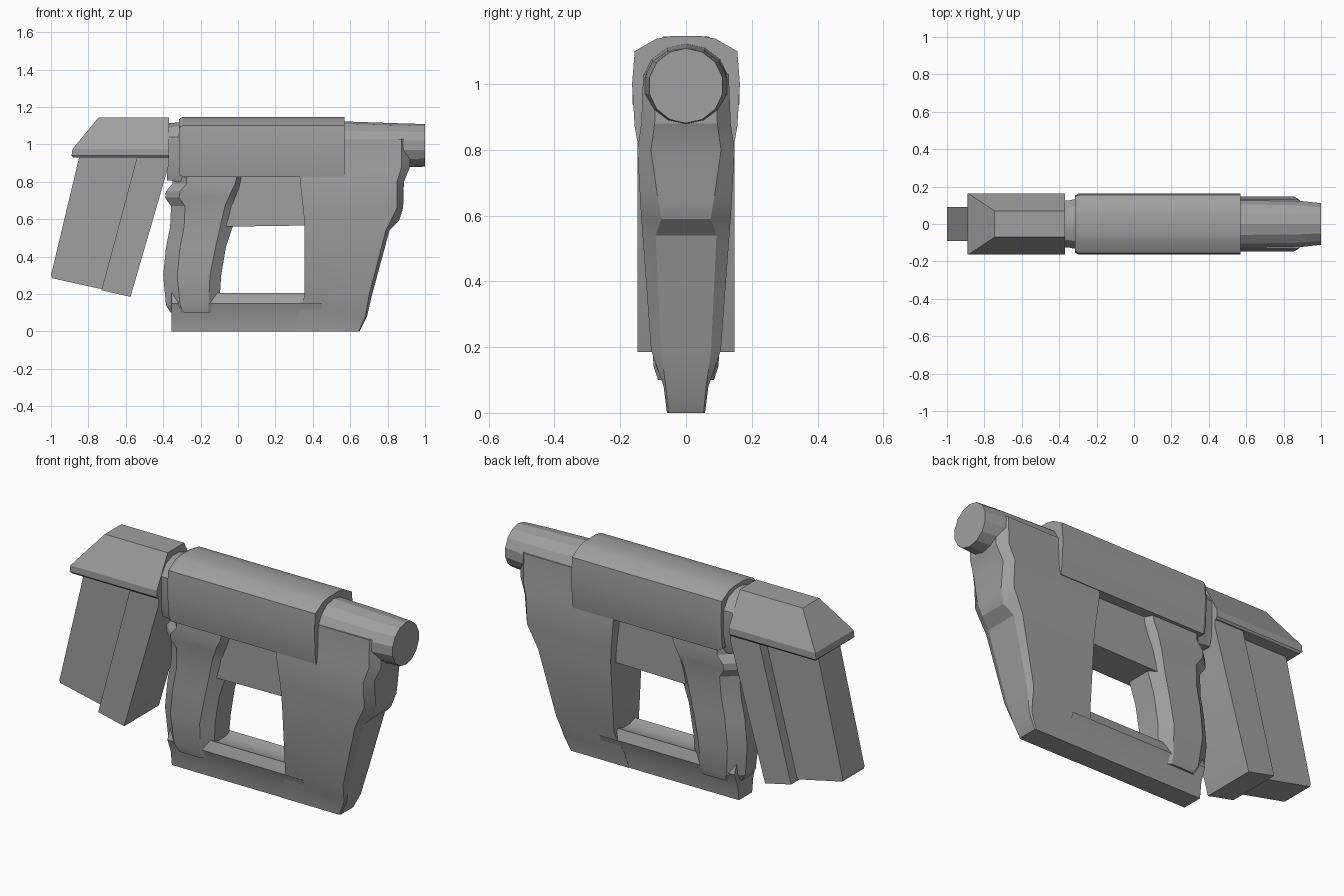
import bpy, bmesh, math

cube = bpy.data.objects.get("Cube")
if cube:
    bpy.data.objects.remove(cube, do_unlink=True)

grey = bpy.data.materials.new("mid grey")
grey.use_nodes = True
colour = (0.35, 0.35, 0.35, 1)
grey.diffuse_color = colour
grey.node_tree.nodes["Principled BSDF"].inputs["Base Color"].default_value = colour


def loft(name, rings):
    """Skin a list of equal-length point rings and cap both ends."""
    bm = bmesh.new()
    loops = [[bm.verts.new(p) for p in ring] for ring in rings]
    n = len(loops[0])
    for a, b in zip(loops, loops[1:]):
        for i in range(n):
            j = (i + 1) % n
            bm.faces.new((a[i], a[j], b[j], b[i]))
    bm.faces.new(loops[0])
    bm.faces.new(loops[-1])
    bmesh.ops.recalc_face_normals(bm, faces=bm.faces)
    mesh = bpy.data.meshes.new(name)
    bm.to_mesh(mesh)
    bm.free()
    mesh.materials.append(grey)
    obj = bpy.data.objects.new(name, mesh)
    bpy.context.collection.objects.link(obj)
    bpy.ops.object.select_all(action="DESELECT")
    obj.select_set(True)
    bpy.context.view_layer.objects.active = obj
    bpy.ops.object.shade_smooth_by_angle(angle=math.radians(22))
    return obj


def mirror(half):
    """Close a half outline of (along, y) points across y = 0."""
    return half + [(a, -y) for a, y in reversed(half)]


def slab(name, outline, w):
    """Side outline in x, z given a constant half width."""
    return loft(name, [[(x, y, z) for x, z in outline] for y in (-w, w)])


def along_x(name, half, stations):
    """Half section of (z, y) points swept through (x, scale) stations about z = 1."""
    section = mirror(half)
    return loft(name, [[(x, y * s, 1 + (z - 1) * s) for z, y in section]
                       for x, s in stations])


# Rear cap: straight lip, then sloped sides up to a flat top
cap_rows = [(0.93, -0.88, 0.155), (0.94, -0.89, 0.163),
            (0.975, -0.885, 0.163), (1.145, -0.745, 0.07)]
loft("rear_cap", [[(x, -w, z), (-0.37, -w, z), (-0.37, w, z), (x, w, z)]
                  for z, x, w in cap_rows])

# Slanted rear magazine: narrow back block and wider front block
slab("magazine_back", [(-0.845, 0.95), (-0.5, 0.95), (-0.70, 0.22), (-0.995, 0.285),
                       (-1, 0.3)], 0.092)
slab("magazine_front", [(-0.535, 0.95), (-0.37, 0.95), (-0.37, 0.89), (-0.575, 0.185),
                        (-0.73, 0.22)], 0.148)

# Neck between cap and shroud
along_x("neck", [(0.8, 0.1), (0.9, 0.13), (1.04, 0.13), (1.095, 0.09), (1.118, 0.03)],
        [(-0.38, 0.96), (-0.35, 0.96), (-0.33, 1), (-0.2, 1)])

# Faceted shroud over the receiver
along_x("shroud", [(0.825, 0.148), (0.87, 0.156), (1.0, 0.164), (1.1, 0.156),
                   (1.138, 0.09), (1.147, 0.04)],
        [(-0.315, 0.93), (-0.295, 1), (0.57, 1)])

# Barrel
SIDES = 14
barrel = []
for x, ry, rz in [(0.5, 0.134, 0.13), (0.86, 0.13, 0.118), (0.93, 0.122, 0.116), (1, 0.114, 0.114)]:
    barrel.append([(x, ry * math.sin(math.tau * i / SIDES),
                    0.995 + rz * math.cos(math.tau * i / SIDES)) for i in range(SIDES)])
loft("barrel", barrel)

# Front column: z, back x, side edge x, nose x, half width, nose width ratio
column_rows = [
    (0, 0.3, 0.645, 0.65, 0.058, 0.92),
    (0.08, 0.32, 0.68, 0.69, 0.068, 0.9),
    (0.19, 0.355, 0.70, 0.715, 0.106, 0.72),
    (0.54, 0.355, 0.79, 0.81, 0.132, 0.7),
    (0.59, 0.354, 0.815, 0.86, 0.136, 0.55),
    (0.66, 0.348, 0.85, 0.883, 0.14, 0.62),
    (0.80, 0.332, 0.85, 0.887, 0.148, 0.72),
    (0.88, 0.33, 0.875, 0.92, 0.136, 0.7),
    (1.03, 0.33, 0.875, 0.92, 0.130, 0.7),
]
loft("front_column", [
    [(x, y, z) for x, y in mirror([(xb, w), (xs, w), (xf, w * f)])]
    for z, xb, xs, xf, w, f in column_rows])

# Hand grip: z, back x, side edge x, front x, half width
grip_rows = [
    (0.1, -0.36, -0.16, -0.10, 0.085),
    (0.14, -0.385, -0.157, -0.10, 0.098),
    (0.3, -0.40, -0.15, -0.09, 0.112),
    (0.45, -0.385, -0.12, -0.065, 0.112),
    (0.56, -0.363, -0.095, -0.028, 0.112),
    (0.67, -0.358, -0.07, -0.01, 0.118),
    (0.715, -0.39, -0.05, 0.0, 0.125),
    (0.75, -0.385, -0.035, 0.01, 0.13),
    (0.79, -0.35, -0.015, 0.02, 0.13),
    (0.86, -0.35, 0, 0.03, 0.13),
]
loft("hand_grip", [
    [(x, y, z) for x, y in mirror([(xb, w * 0.45), (xb + 0.075, w), (xs, w), (xf, w * 0.6)])]
    for z, xb, xs, xf, w in grip_rows])

# Recessed bridge above the hand opening
slab("upper_bridge", [(-0.08, 0.56), (0.4, 0.567), (0.4, 0.9), (-0.08, 0.9)], 0.092)

# Lower bar joining grip and column
bar = mirror([(0, 0.056), (0.08, 0.066), (0.15, 0.094), (0.205, 0.075), (0.19, 0.03)])
loft("lower_bar", [[(x, y, z) for z, y in bar] for x in (-0.355, 0.45)])
